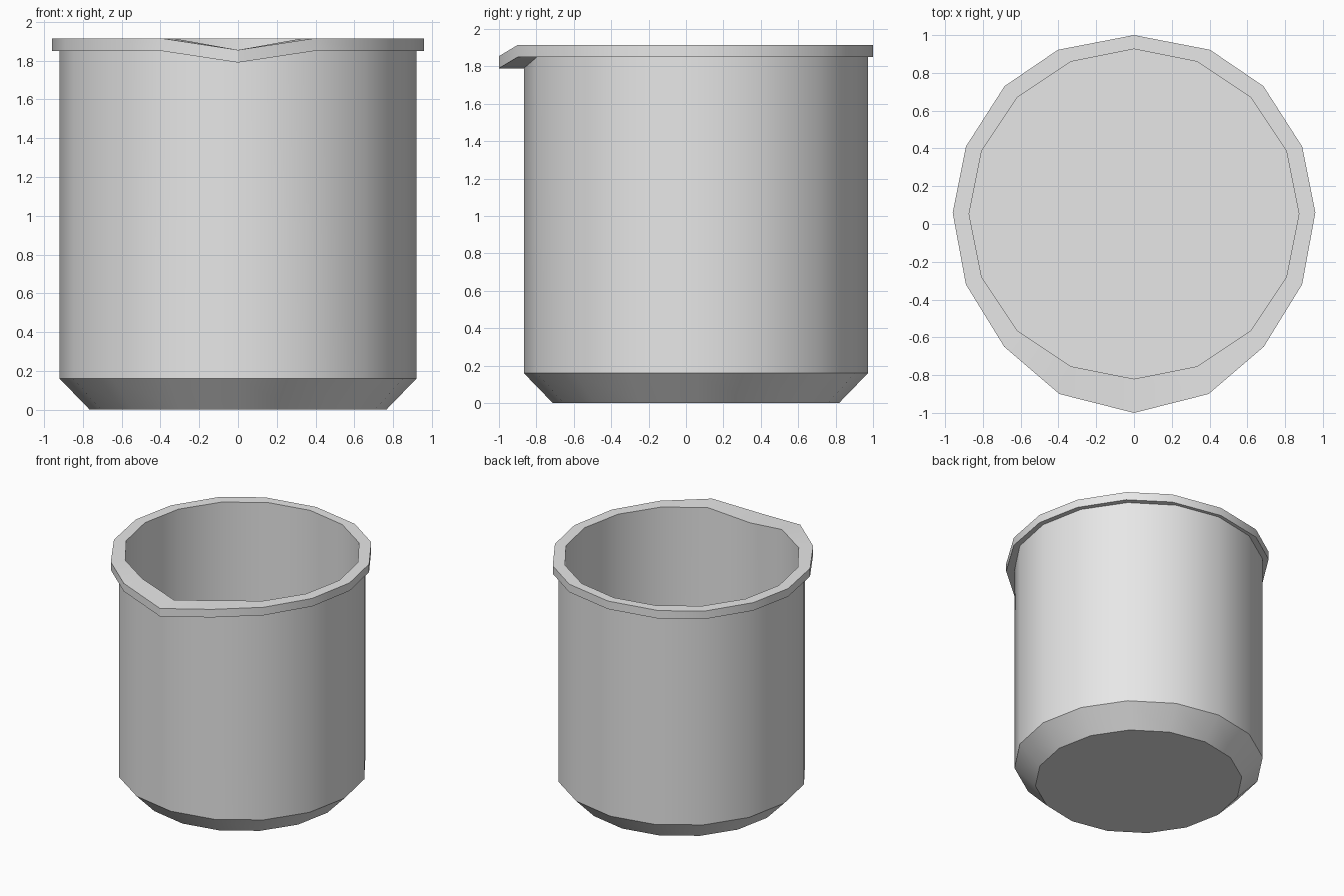
import bpy, bmesh
from math import sin, cos, pi

SIDES = 16
FRONT = 0          # ring index of the pouring lip
CENTRE_Y = 0.053
DIP = 0.06         # how far the lip drops

cube = bpy.data.objects.get("Cube")
if cube:
    bpy.data.objects.remove(cube, do_unlink=True)

mat = bpy.data.materials.new("light_grey")
mat.use_nodes = True
grey = (0.8, 0.8, 0.8, 1)
mat.diffuse_color = grey
mat.node_tree.nodes["Principled BSDF"].inputs["Base Color"].default_value = grey


def round_outline(radius):
    """Regular outline starting at the front."""
    angles = [2 * pi * i / SIDES for i in range(SIDES)]
    return [(radius * sin(a), CENTRE_Y - radius * cos(a)) for a in angles]


def lip_outline():
    """Rim outline with the front drawn out into a lip."""
    half = [(0, -1), (0.395, -0.9), (0.687, -0.65), (0.89, -0.32), (0.96, 0.06),
            (0.89, 0.41), (0.685, 0.73), (0.403, 0.922), (0, 1)]
    return half + [(-x, y) for x, y in half[-2:0:-1]]


def add_ring(bm, outline, z, dipped=False):
    return [bm.verts.new((x, y, z - DIP if dipped and i == FRONT else z))
            for i, (x, y) in enumerate(outline)]


def bridge(bm, a, b):
    for i in range(SIDES):
        j = (i + 1) % SIDES
        bm.faces.new((a[i], a[j], b[j], b[i]))


# Pot: walk from the inside floor, over the lipped rim, down to the base
bm = bmesh.new()
inner, outer, base = round_outline(0.873), round_outline(0.92), round_outline(0.765)
rim = lip_outline()
rings = [add_ring(bm, *args) for args in (
    (inner, 0.16),           # inside floor
    (inner, 1.915, True),    # mouth
    (rim, 1.915, True),      # rim top edge
    (rim, 1.85, True),       # rim bottom edge
    (outer, 1.85, True),     # wall under the rim
    (outer, 0.16),           # start of the bevelled foot
    (base, 0),               # base
)]
for a, b in zip(rings, rings[1:]):
    bridge(bm, a, b)
bm.faces.new(rings[0])
bm.faces.new(rings[-1])
bmesh.ops.recalc_face_normals(bm, faces=bm.faces)

mesh = bpy.data.meshes.new("pouring_pot")
bm.to_mesh(mesh)
bm.free()
mesh.materials.append(mat)
pot = bpy.data.objects.new("pouring_pot", mesh)
bpy.context.collection.objects.link(pot)

bpy.ops.object.select_all(action='DESELECT')
pot.select_set(True)
bpy.context.view_layer.objects.active = pot
bpy.ops.object.shade_smooth_by_angle(angle=0.47)
